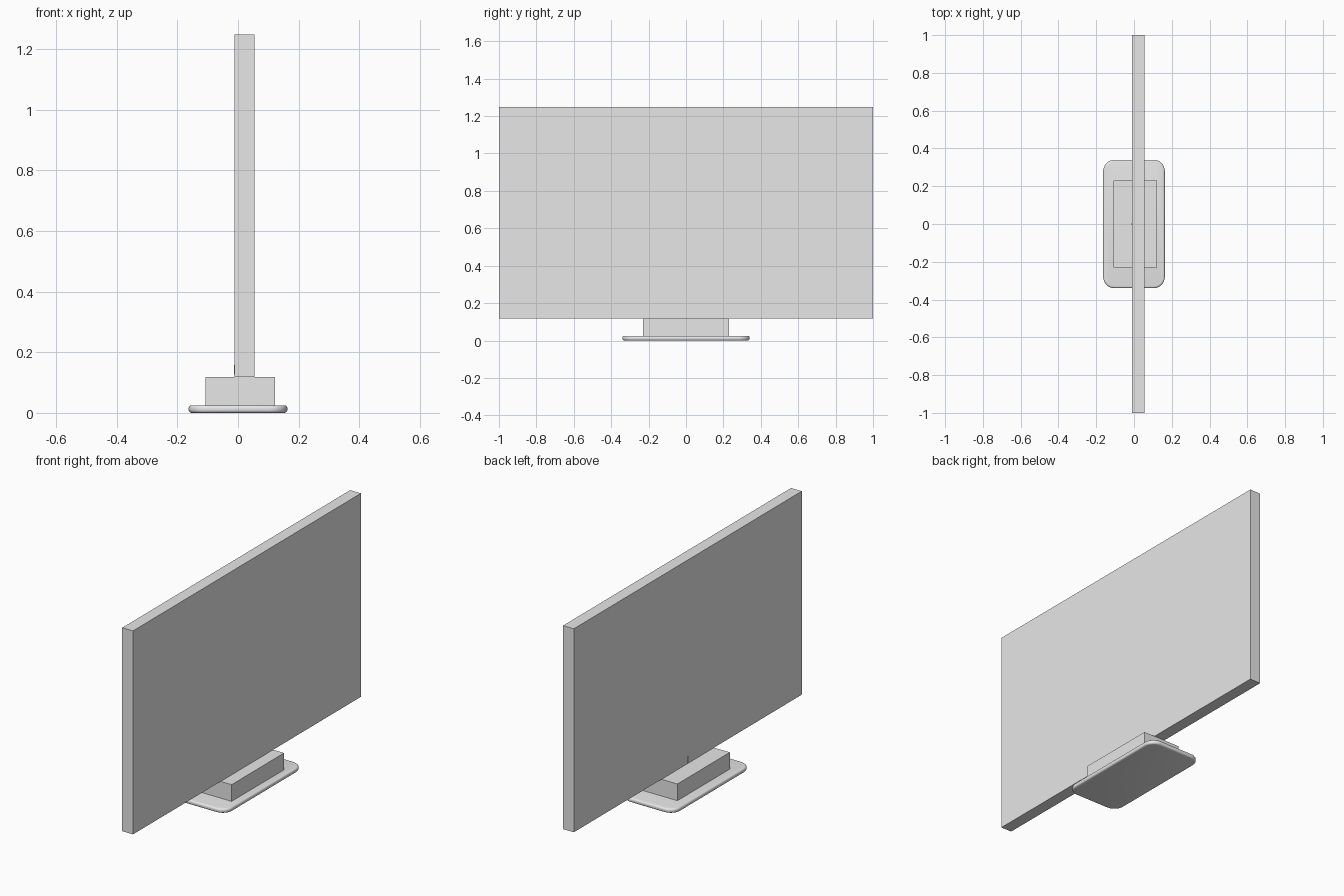
import bpy
import bmesh
from mathutils import Vector

if "Cube" in bpy.data.objects:
    bpy.data.objects.remove(bpy.data.objects["Cube"], do_unlink=True)

# One plain grey for the whole model
GREY = (0.8, 0.8, 0.8, 1.0)
grey = bpy.data.materials.new("light_grey")
grey.use_nodes = True
grey.diffuse_color = GREY
grey.node_tree.nodes["Principled BSDF"].inputs["Base Color"].default_value = GREY


def box(name, low, high, corner=0.0, edge=0.0):
    """Box between two corners; optional rounded plan corners and rims."""
    low, high = Vector(low), Vector(high)
    size, mid = high - low, (low + high) / 2
    bm = bmesh.new()
    bmesh.ops.create_cube(bm, size=1)
    for v in bm.verts:
        v.co = Vector(a * b for a, b in zip(v.co, size)) + mid
    if corner:
        upright = [e for e in bm.edges
                   if abs(e.verts[0].co.z - e.verts[1].co.z) > size.z / 2]
        bmesh.ops.bevel(bm, geom=upright, offset=corner, segments=8,
                        profile=0.5, affect='EDGES')
    if edge:
        rims = [e for e in bm.edges
                if abs(e.verts[0].co.z - e.verts[1].co.z) < size.z / 2]
        bmesh.ops.bevel(bm, geom=rims, offset=edge, segments=4,
                        profile=0.5, affect='EDGES')
    mesh = bpy.data.meshes.new(name)
    bm.to_mesh(mesh)
    bm.free()
    mesh.materials.append(grey)
    obj = bpy.data.objects.new(name, mesh)
    bpy.context.collection.objects.link(obj)
    if edge:
        bpy.ops.object.select_all(action='DESELECT')
        obj.select_set(True)
        bpy.context.view_layer.objects.active = obj
        bpy.ops.object.shade_smooth_by_angle()
    return obj


# Rounded foot plate
box("base_plate", (-0.163, -0.34, 0), (0.163, 0.34, 0.025), corner=0.06, edge=0.010)

# Block joining the foot to the screen
box("stand_block", (-0.108, -0.23, 0.02), (0.122, 0.23, 0.118))

# Flat screen panel
box("screen_panel", (-0.011, -1, 0.118), (0.055, 1, 1.248))

# Small indicator on the lower edge of the screen face
box("indicator", (-0.014, -0.004, 0.126), (-0.01, 0.004, 0.158))
